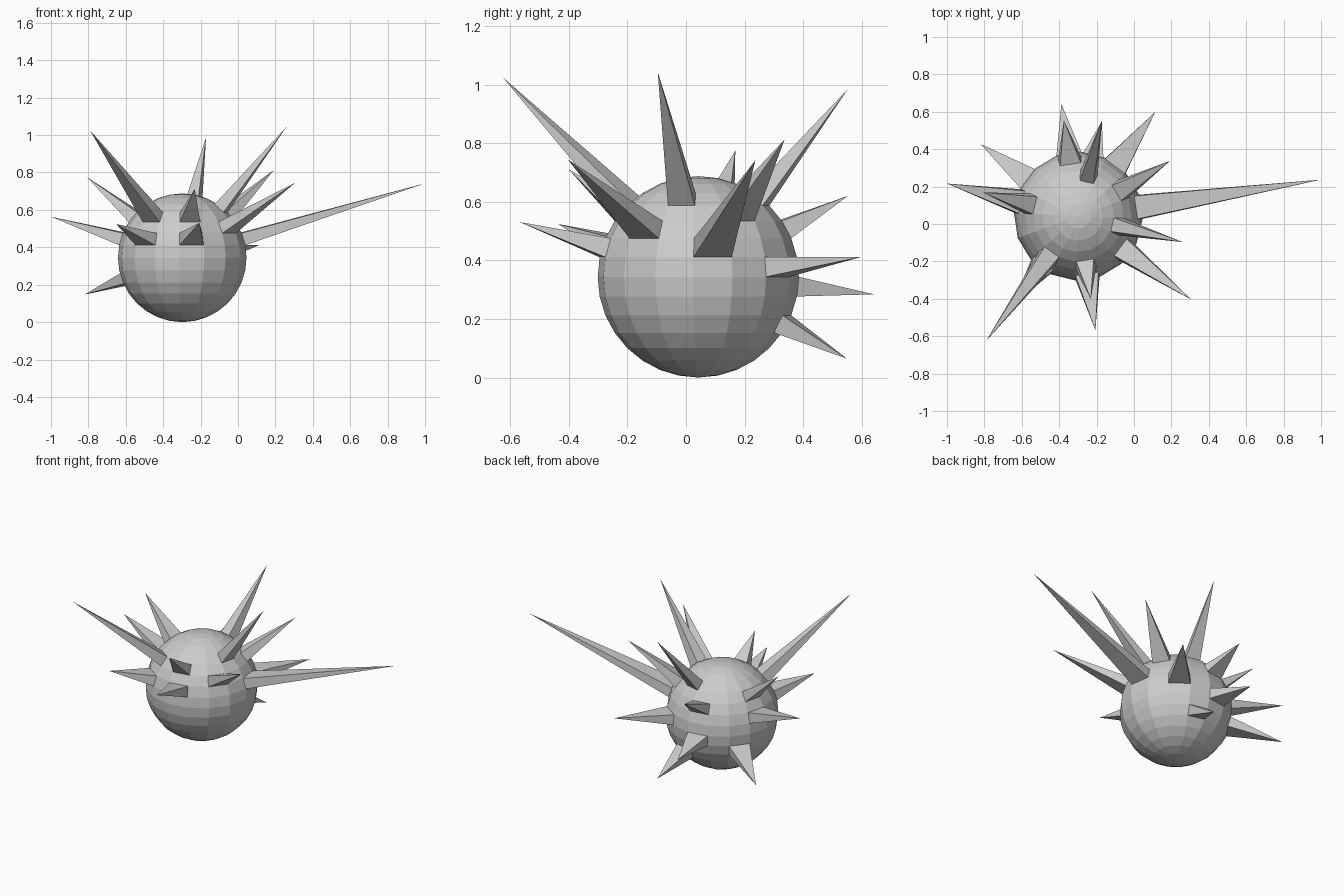
import bpy, bmesh
from math import radians, cos, sin
from mathutils import Vector, Matrix

if "Cube" in bpy.data.objects:
    bpy.data.objects.remove(bpy.data.objects["Cube"])

CENTER = Vector((-0.298, 0.042, 0.344))
RADIUS = 0.344
STEP = 22.5       # 16 segments around
TURN = -2.7       # slight twist of the ball about z

# Spikes: (segment around from +x, ring above equator, tip distance from centre)
SPIKES = [
    (0, 1, 1.371), (1, 3, 0.740), (2, 0, 0.697), (3, 4, 0.829),
    (3, -3, 0.593), (4, 2, 0.587), (4, -1, 0.610), (6, -2, 0.678),
    (7, 3, 0.679), (7, 1, 0.756), (10, 3, 1.073), (10, 1, 0.621),
    (12, 3, 0.578), (12, 1, 0.645), (14, 2, 0.850), (15, 4, 0.906),
]


def direction(seg, ring):
    az = radians((seg + 0.5) * STEP + TURN)
    el = radians((ring + 0.5) * STEP / 2)
    return Vector((cos(el) * cos(az), cos(el) * sin(az), sin(el)))


# Low-poly ball
bm = bmesh.new()
bmesh.ops.create_uvsphere(bm, u_segments=16, v_segments=16, radius=RADIUS,
                          matrix=Matrix.Rotation(radians(TURN), 4, 'Z'))
bm.normal_update()
quads = [f for f in bm.faces if len(f.verts) == 4]
picked = []
for seg, ring, length in SPIKES:
    d = direction(seg, ring)
    face = max(quads, key=lambda f: f.calc_center_median().normalized().dot(d))
    picked.append((face, d * length))

# Pull each chosen facet out into a four-sided spike
for face, tip in picked:
    new = bmesh.ops.poke(bm, faces=[face])
    new["verts"][0].co = tip

bmesh.ops.translate(bm, verts=bm.verts, vec=CENTER)
bmesh.ops.recalc_face_normals(bm, faces=bm.faces)
mesh = bpy.data.meshes.new("spiked_ball")
bm.to_mesh(mesh)
bm.free()
bpy.context.collection.objects.link(bpy.data.objects.new("spiked_ball", mesh))
